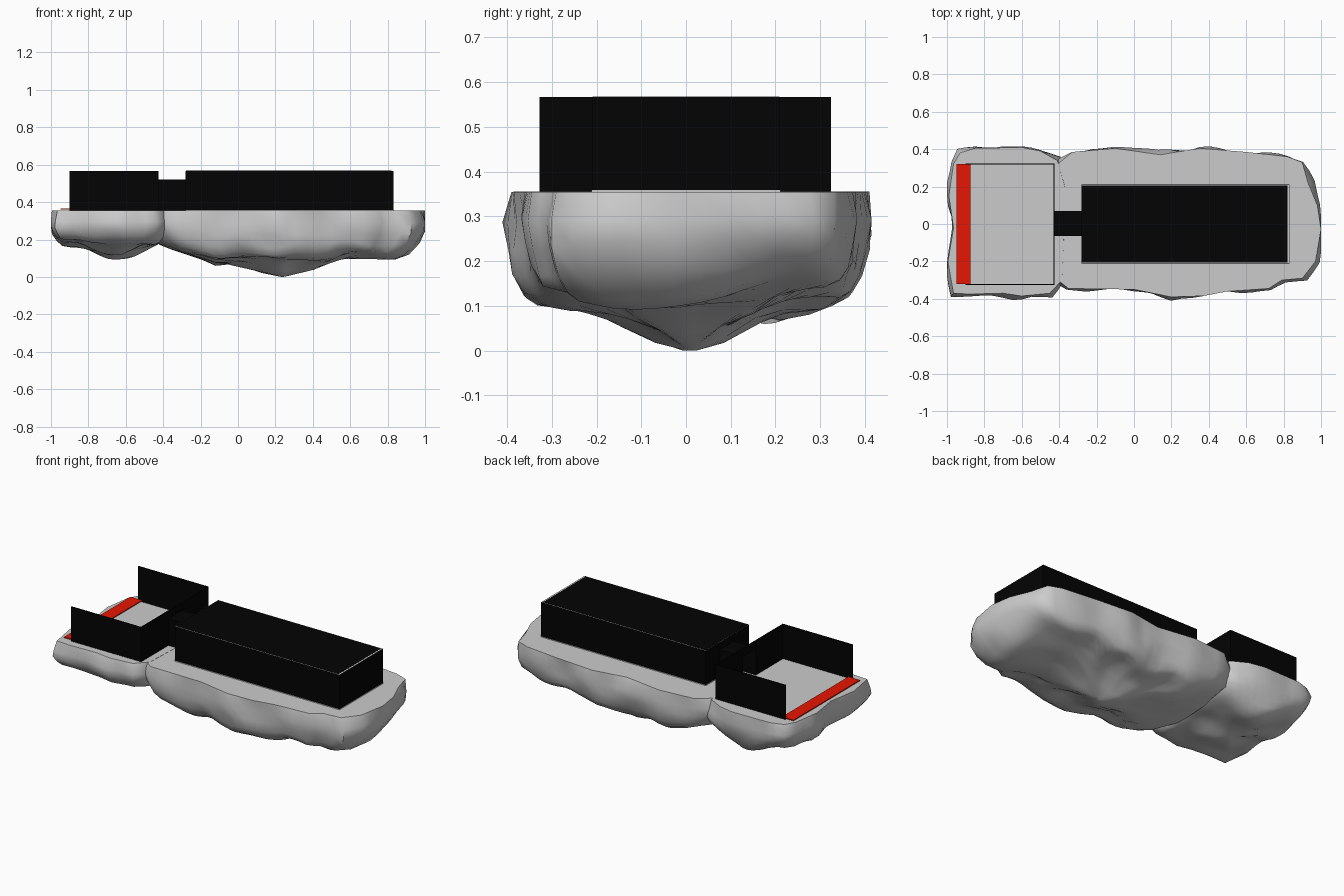
import bpy, bmesh, math
from mathutils import Vector, noise

if "Cube" in bpy.data.objects:
    bpy.data.objects.remove(bpy.data.objects["Cube"])

TOP = 0.356

def material(name, rgb):
    m = bpy.data.materials.new(name)
    m.diffuse_color = (*rgb, 1)
    m.use_nodes = True
    m.node_tree.nodes["Principled BSDF"].inputs["Base Color"].default_value = m.diffuse_color
    return m

BLACK = material("black", (0.001, 0.001, 0.001))
RED = material("red", (0.8, 0.008, 0.001))

def box(name, x0, x1, y0, y1, z0, z1, mat=None):
    bpy.ops.mesh.primitive_cube_add(size=1, location=((x0+x1)/2, (y0+y1)/2, (z0+z1)/2))
    ob = bpy.context.object
    ob.name = name
    ob.scale = (x1-x0, y1-y0, z1-z0)
    bpy.ops.object.transform_apply(location=False, rotation=False, scale=True)
    if mat:
        ob.data.materials.append(mat)
    return ob

def interp(table, x):
    if x <= table[0][0]:
        return table[0][1]
    for (a, fa), (b, fb) in zip(table, table[1:]):
        if x <= b:
            return fa + (fb-fa)*(x-a)/(b-a)
    return table[-1][1]

def rock(name, outline, keel, bumps, top, seed, steep, bulge):
    """Flat-topped rock: shrinking rings of the outline, sunk to the keel depth."""
    pts = []
    for a, b in zip(outline, outline[1:] + outline[:1]):
        a, b = Vector(a), Vector(b)
        n = max(1, round((b-a).length / 0.055))
        pts += [a.lerp(b, i/n) for i in range(n)]
    xs = [p.x for p in pts]
    ys = [p.y for p in pts]
    c = Vector(((min(xs)+max(xs))/2, (min(ys)+max(ys))/2))
    # ring scale and share of the full depth
    rings = [(1, 0), (bulge, .2), (bulge-.01, .38), (.97, .56), (.91, .68), (.83, .74),
             (.7, .77), (.56, .81), (.4, .88), (.2, .96), (.04, 1)]
    bm = bmesh.new()
    loops = []
    for k, (r, g) in enumerate(rings):
        loop = []
        g = g**steep
        for p in pts:
            q = c + (p-c)*r
            z = top - g*(top - interp(keel, q.x))
            if k:
                for bx, by, rad, h in bumps:
                    z -= g*h*math.exp(-((q.x-bx)**2 + (q.y-by)**2)/rad**2)
                n = noise.noise(Vector((q.x*6, q.y*6, z*6 + seed)))
                z = min(top-.02, max(0.0, z + .03*g*n))
                q = q + (p-c).normalized() * .035 * n * (1 if k < 6 else 0)
            loop.append(bm.verts.new((max(-1, min(1, q.x)), max(-.415, min(.415, q.y)), z)))
        loops.append(loop)
    n = len(pts)
    bm.faces.new(loops[0])
    for a, b in zip(loops, loops[1:]):
        for i in range(n):
            j = (i+1) % n
            bm.faces.new((a[i], b[i], b[j], a[j]))
    bm.faces.new(loops[-1])
    bmesh.ops.recalc_face_normals(bm, faces=bm.faces)
    me = bpy.data.meshes.new(name)
    bm.to_mesh(me)
    bm.free()
    ob = bpy.data.objects.new(name, me)
    bpy.context.collection.objects.link(ob)
    bpy.ops.object.select_all(action='DESELECT')
    bpy.context.view_layer.objects.active = ob
    ob.select_set(True)
    bpy.ops.object.shade_smooth_by_angle(angle=math.radians(50))

# large rock under the building
rock("main_rock",
     [(1, -.03), (.98, .1), (.93, .22), (.9, .33), (.82, .36), (.6, .385), (.35, .405),
      (.14, .37), (-.1, .405), (-.33, .385), (-.42, .31), (-.48, .1), (-.48, -.15),
      (-.42, -.29), (-.35, -.345), (0, -.35), (.2, -.39), (.37, -.385), (.5, -.36),
      (.72, -.345), (.79, -.3), (.9, -.29), (.97, -.2)],
     [(-.47, .09), (-.3, .065), (-.12, .01), (0, .04), (.1, .01), (.23, .0), (.4, .035),
      (.55, .085), (.7, .03), (.87, .02), (.93, .02), (1, .06)],
     [(.48, -.28, .12, .04), (.3, -.15, .09, -.035), (.3, .2, .12, -.04), (.1, -.2, .1, -.03),
      (.85, .25, .17, -.07)],
     TOP - .001, 3, 1, 1.02)

# small rock under the forecourt
rock("forecourt_rock",
     [(-.37, .05), (-.37, .2), (-.41, .34), (-.5, .39), (-.6, .41), (-.85, .405), (-.93, .38),
      (-.965, .32), (-.99, .15), (-.965, -.02), (-.995, -.2), (-.965, -.37), (-.88, -.375),
      (-.7, -.37), (-.6, -.385), (-.45, -.37), (-.385, -.3)],
     [(-1, .16), (-.94, .14), (-.85, .15), (-.7, .135), (-.6, .13), (-.5, .14), (-.37, .13)],
     [(-.67, .27, .14, .11), (-.93, .1, .08, .03), (-.68, -.1, .12, .02), (-.5, .28, .1, .03)],
     TOP, 11, .8, 1.04)

# main building: lower and upper wall bands with a roof set just below the rim
T = .005
X0, X1, Y = -.28, .832, .21
for label, z0, z1 in (("lower", TOP, .465), ("upper", .465, .567)):
    for side, s in (("front", -1), ("back", 1)):
        y = sorted((s*Y, s*(Y-T)))
        box(f"{label}_{side}_wall", X0, X1, *y, z0, z1, BLACK)
    box(f"{label}_end_wall", X1-T, X1, -Y, Y, z0, z1, BLACK)
    box(f"{label}_entry_wall", X0, X0+T, -Y, Y, z0, z1, BLACK)
box("roof", X0+.002, X1-.01, -Y+.005, Y-.005, .56, .568, BLACK)
box("grey_rim", X0+.001, X1-.001, -Y+.001, Y-.001, .56, .5675)
box("floor", X0-.001, X1+.001, -Y-.001, Y+.001, TOP-.003, .359)

# passage joining the building to the forecourt
for side, y in (("front", -.065), ("back", .065)):
    box(f"passage_{side}_wall", -.43, X0, y, y+T, TOP, .52, BLACK)
box("passage_roof", -.43, X0, -.065, .07, .515, .52, BLACK)

# forecourt walls, open to the left, with a doorway to the passage
for side, y in (("front", -.327), ("back", .319)):
    box(f"forecourt_{side}_wall", -.9, -.425, y, y+T, TOP, .567, BLACK)
box("doorway_front_wall", -.43, -.425, -.327, -.06, TOP, .567, BLACK)
box("doorway_back_wall", -.43, -.425, .065, .324, TOP, .567, BLACK)
box("doorway_lintel", -.43, -.425, -.06, .065, .515, .567, BLACK)

# red strip at the open edge
box("red_strip", -.95, -.873, -.32, .32, .36, .366, RED)
